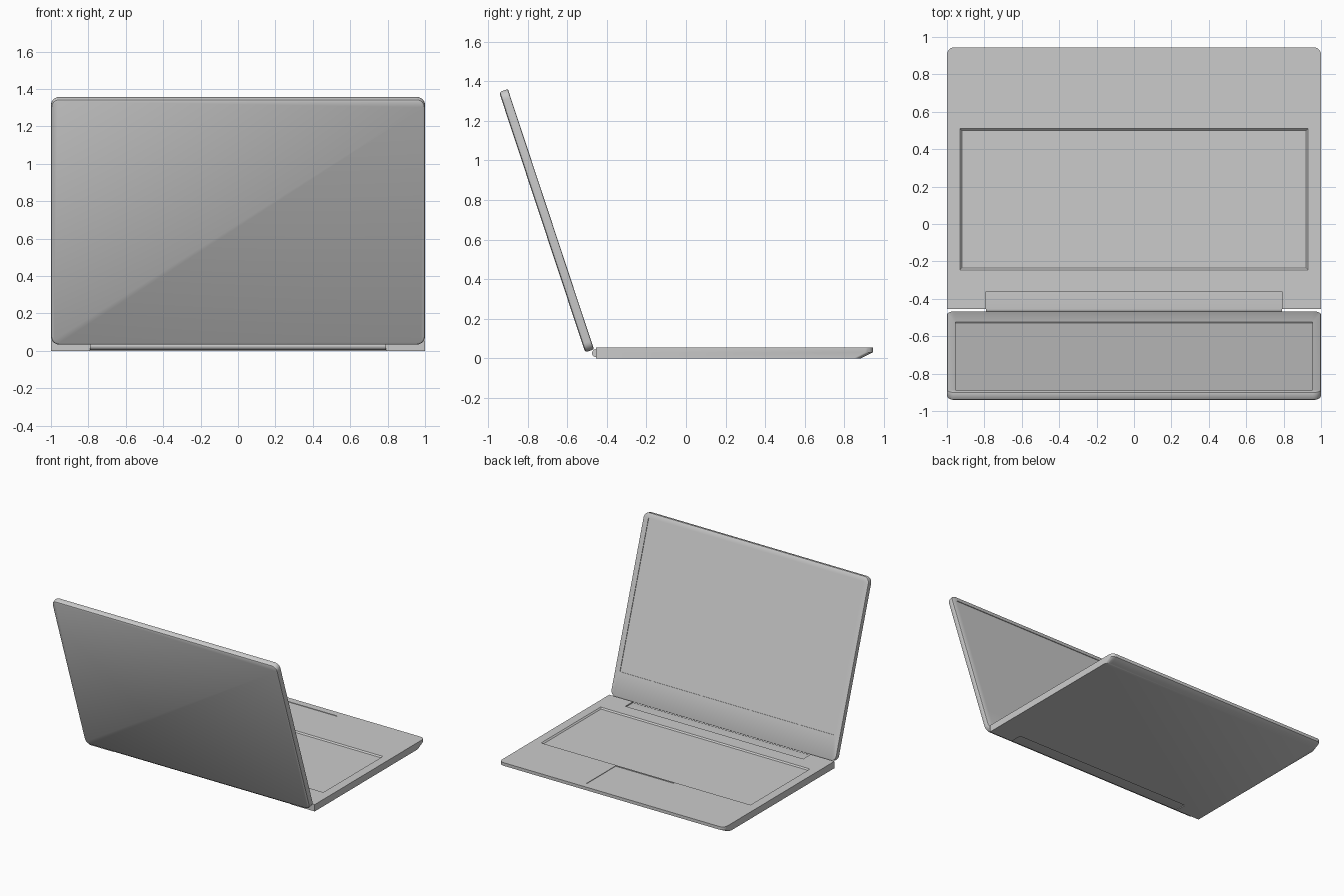
import bpy, bmesh, math
from math import radians, sin, cos, pi

if "Cube" in bpy.data.objects:
    bpy.data.objects.remove(bpy.data.objects["Cube"])


def rounded_rect(hw, y0, y1, r_back, r_front, n=6):
    """Outline, counter-clockwise, with separate radii at the y0 and y1 ends."""
    pts = []
    for sx, y, sy, r, a0 in ((1, y0, 1, r_back, -90), (1, y1, -1, r_front, 0),
                             (-1, y1, -1, r_front, 90), (-1, y0, 1, r_back, 180)):
        if r == 0:
            pts.append((sx * hw, y))
            continue
        for i in range(n + 1):
            a = radians(a0) + pi / 2 * i / n
            pts.append((sx * (hw - r) + r * cos(a), y + sy * r + r * sin(a)))
    return pts


def loft(name, rings):
    """Skin a stack of (outline, z) rings and cap both ends."""
    bm = bmesh.new()
    loops = [[bm.verts.new((x, y, z)) for x, y in pts] for pts, z in rings]
    for a, b in zip(loops, loops[1:]):
        n = len(a)
        for i in range(n):
            bm.faces.new((a[i], a[(i + 1) % n], b[(i + 1) % n], b[i]))
    bm.faces.new(loops[0][::-1])
    bm.faces.new(loops[-1])
    bmesh.ops.recalc_face_normals(bm, faces=bm.faces)
    me = bpy.data.meshes.new(name)
    bm.to_mesh(me)
    bm.free()
    ob = bpy.data.objects.new(name, me)
    bpy.context.collection.objects.link(ob)
    return ob


def select(ob):
    bpy.ops.object.select_all(action='DESELECT')
    ob.select_set(True)
    bpy.context.view_layer.objects.active = ob


def cut(ob, cutter):
    m = ob.modifiers.new("cut", 'BOOLEAN')
    m.operation, m.solver, m.object = 'DIFFERENCE', 'EXACT', cutter
    select(ob)
    bpy.ops.object.modifier_apply(modifier=m.name)
    bpy.data.objects.remove(cutter)


TOP = 0.055

# Base with the underside of the front edge chamfered
outline = rounded_rect(1.0, -0.455, 0.945, 0, 0.04)
under = [(x, y - 0.06 if y > 0 else y) for x, y in outline]
base = loft("base", [(under, 0), (outline, 0.03), (outline, TOP)])

# Keyboard well, trackpad recess and hinge notch
cut(base, loft("keyboard_cutter", [
    (rounded_rect(0.92, -0.235, 0.50, 0, 0), TOP - 0.01),
    (rounded_rect(0.93, -0.245, 0.51, 0, 0), TOP),
    (rounded_rect(0.93, -0.245, 0.51, 0, 0), TOP + 0.02)]))
pad = rounded_rect(0.26, 0.52, 0.89, 0, 0)
cut(base, loft("trackpad_cutter", [(pad, TOP - 0.004), (pad, TOP + 0.02)]))
notch = rounded_rect(0.79, -0.50, -0.36, 0, 0)
cut(base, loft("notch_cutter", [(notch, -0.05), (notch, TOP + 0.05)]))

# Hinge bar: rounded profile in (y, z) swept across the notch
profile = [(-0.36, 0.006), (-0.36, 0.046)]
profile += [(-0.455 + 0.02 * cos(a), 0.026 + 0.02 * sin(a))
            for a in (pi / 2 + pi * i / 10 for i in range(11))]
hinge = loft("hinge_bar", [(profile, -0.79), (profile, 0.79)])
for v in hinge.data.vertices:
    y, z, x = v.co
    v.co = (x, y, z)

# Lid: recessed screen, bevelled rim and back panel
H, T = 1.385, 0.047


def rim(i):
    return rounded_rect(1 - i, i, H - i, 0.045 - i, 0.045 - i)


screen = rounded_rect(0.955, 0.19, 1.345, 0.005, 0.005)
lid = loft("screen_lid", [
    (screen, 0.005), (screen, 0), (rim(0.006), 0), (rim(0.002), 0.002), (rim(0), 0.007),
    (rim(0), T - 0.012), (rim(0.004), T - 0.004), (rim(0.012), T)])
lid.rotation_euler.x = radians(108.3)
lid.location = (0, -0.465, 0.045)

for ob in (base, hinge, lid):
    select(ob)
    bpy.ops.object.shade_smooth_by_angle(angle=radians(30))
